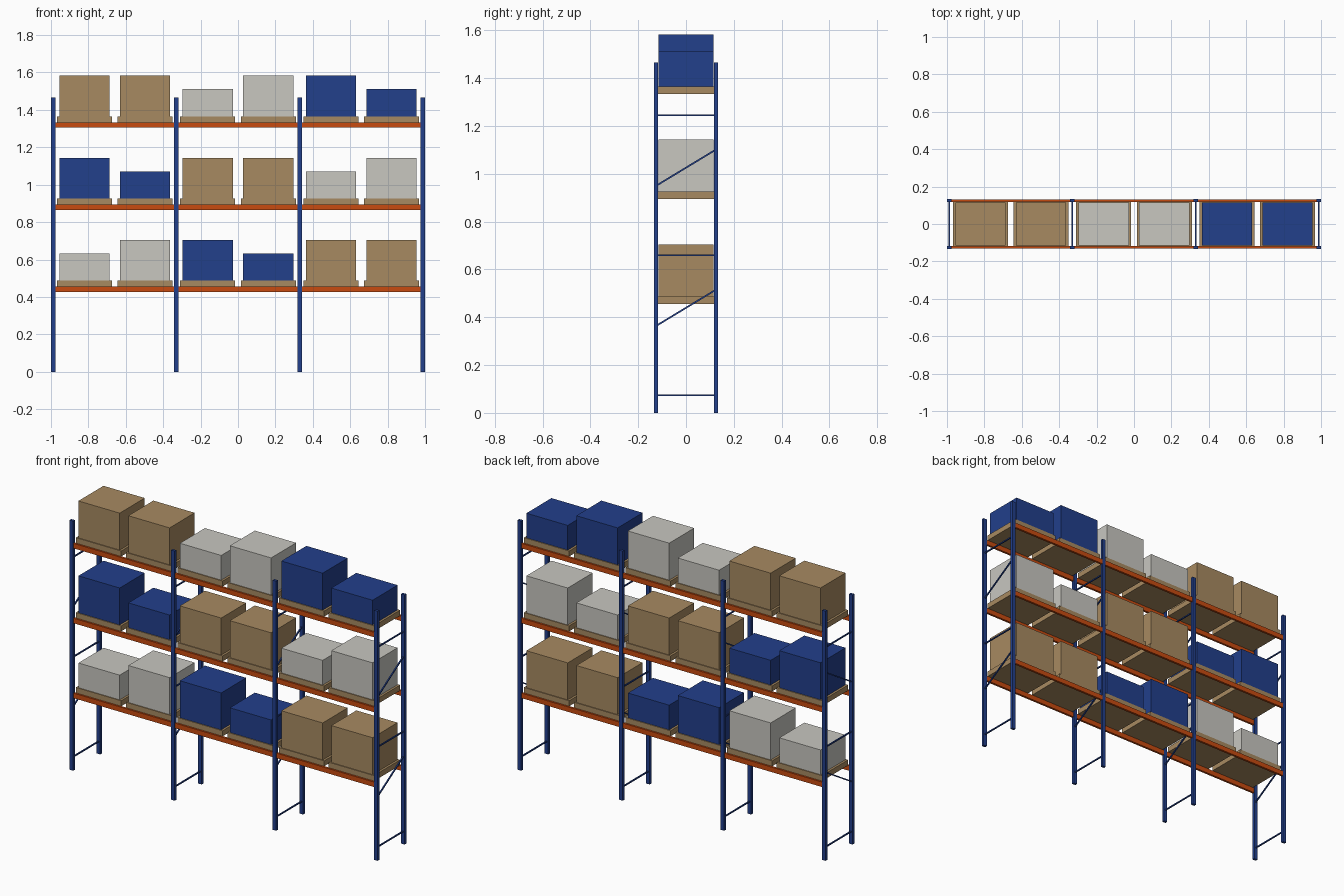
import bpy
import math

if "Cube" in bpy.data.objects:
    bpy.data.objects.remove(bpy.data.objects["Cube"], do_unlink=True)


def material(name, rgb):
    mat = bpy.data.materials.new(name)
    mat.use_nodes = True
    mat.diffuse_color = (*rgb, 1)
    mat.node_tree.nodes["Principled BSDF"].inputs["Base Color"].default_value = (*rgb, 1)
    return mat


BLUE = material("blue", (0.016, 0.05, 0.26))
ORANGE = material("orange", (0.58, 0.07, 0.005))
TAN = material("cardboard_tan", (0.39, 0.255, 0.12))
GREY = material("light_grey", (0.58, 0.57, 0.53))


def box(name, centre, size, mat, tilt=0):
    """Flat-faced box, optionally tilted about the x axis."""
    bpy.ops.mesh.primitive_cube_add(size=1, location=centre, rotation=(tilt, 0, 0))
    obj = bpy.context.object
    obj.name = name
    obj.scale = size
    obj.data.materials.append(mat)
    return obj


HEIGHT = 1.465
PITCH = 0.659
POST_W, POST_D, POST_Y = 0.023, 0.016, 0.125
BEAM_H, PALLET_H = 0.029, 0.032
LEVELS = [0.455 + i * 0.4395 for i in range(3)]

# Upright frames: two posts with level and sloping braces
for i in range(4):
    x = (i - 1.5) * PITCH
    for side, y in (("front", -POST_Y), ("back", POST_Y)):
        box(f"{side}_post_{i}", (x, y, HEIGHT / 2), (POST_W, POST_D, HEIGHT), BLUE)
    span = 2 * POST_Y - POST_D / 2
    for k in range(5):
        rise = HEIGHT / 10 if k % 2 else 0
        z = HEIGHT * (0.05 + 0.2 * k) + rise / 2
        box(f"brace_{i}_{k}", (x, 0, z), (0.007, math.hypot(span, rise), 0.007),
            BLUE, math.atan2(rise, span))

# Load styles: colour and the heights of the left-hand and right-hand boxes
LOW, HIGH = 0.145, 0.217
LOADS = [("grey", GREY, (LOW, HIGH)), ("blue", BLUE, (HIGH, LOW)), ("tan", TAN, (HIGH, HIGH))]

for level, z in enumerate(LEVELS):
    for bay in range(3):
        x = (bay - 1) * PITCH
        # Beams between the posts
        for side, y in (("front", -POST_Y), ("back", POST_Y)):
            box(f"{side}_beam_{level}_{bay}", (x, y, z - BEAM_H / 2),
                (PITCH - POST_W, 0.013, BEAM_H), ORANGE)
        # Two loaded pallets per bay
        colour, mat, heights = LOADS[(level + bay) % 3]
        for n, h in enumerate(heights):
            px = x + (n - 0.5) * 0.324
            box(f"pallet_{level}_{bay}_{n}", (px, 0, z + PALLET_H / 2),
                (0.294, 0.242, PALLET_H), TAN)
            box(f"{colour}_box_{level}_{bay}_{n}", (px, 0, z + PALLET_H + h / 2),
                (0.268, 0.232, h), mat)
